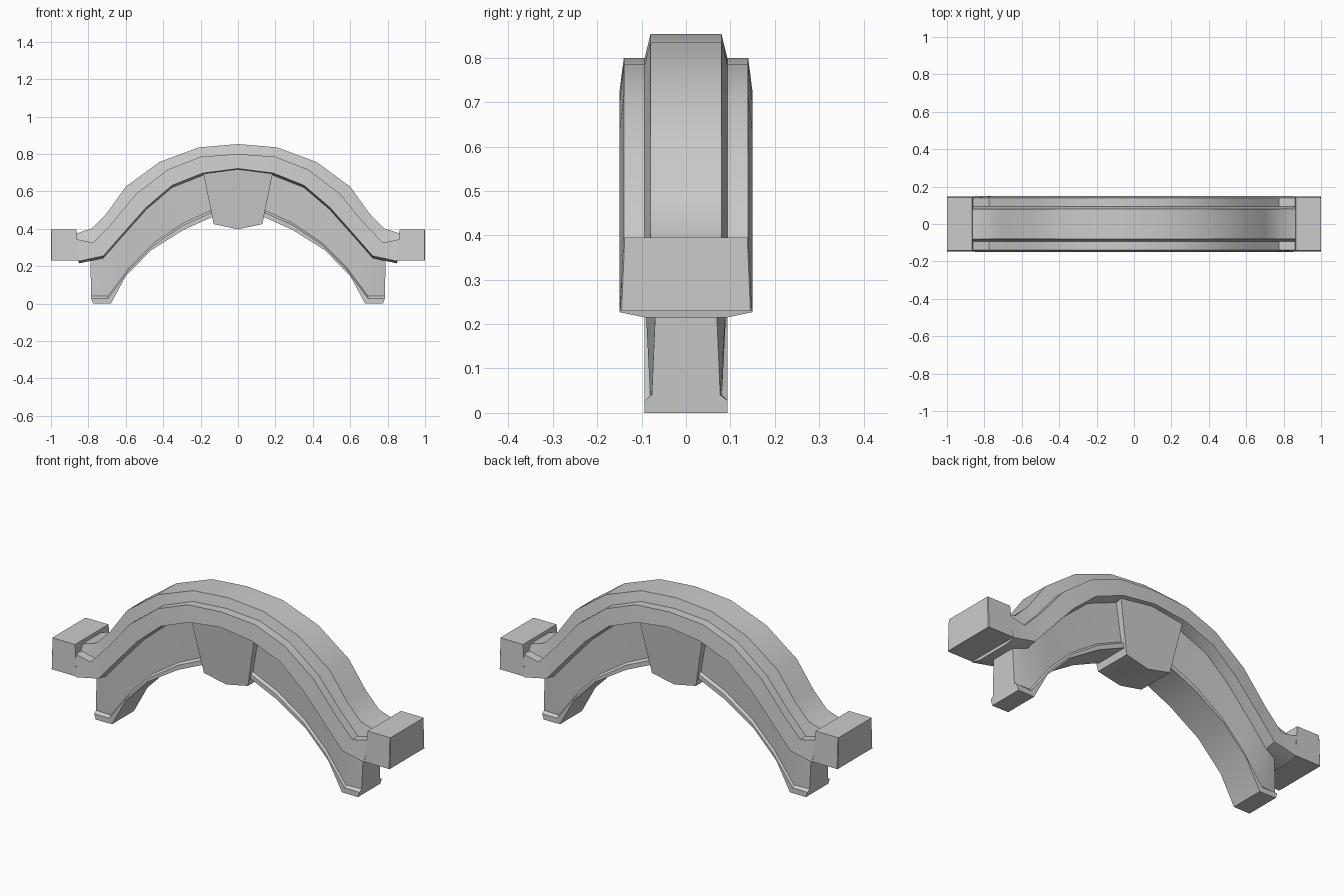
import bpy, bmesh

if "Cube" in bpy.data.objects:
    bpy.data.objects.remove(bpy.data.objects["Cube"])


def finish(name, bm, angle=0.5):
    bmesh.ops.recalc_face_normals(bm, faces=bm.faces)
    me = bpy.data.meshes.new(name)
    bm.to_mesh(me)
    bm.free()
    ob = bpy.data.objects.new(name, me)
    bpy.context.collection.objects.link(ob)
    bpy.ops.object.select_all(action='DESELECT')
    ob.select_set(True)
    bpy.context.view_layer.objects.active = ob
    bpy.ops.object.shade_smooth_by_angle(angle=angle)
    return ob


def skin(name, rings):
    # closed tube through matching rings, capped at both ends
    bm = bmesh.new()
    vs = [[bm.verts.new(p) for p in r] for r in rings]
    n = len(vs[0])
    for a, b in zip(vs, vs[1:]):
        for i in range(n):
            j = (i + 1) % n
            bm.faces.new((a[i], a[j], b[j], b[i]))
    bm.faces.new(vs[0])
    bm.faces.new(vs[-1])
    return finish(name, bm)


def arch(name, section, end_y=None):
    # section: (rail, half width) from top to bottom; rails run centre to right end
    count = len(section[0][0])
    half = []
    for s in range(count):
        pts = []
        for k, (rail, y) in enumerate(section):
            if end_y and s == count - 1:
                y = end_y[k]
            pts.append((rail[s][0], y, rail[s][1]))
        half.append(pts + [(x, -y, z) for x, y, z in reversed(pts)])
    left = [[(-x, y, z) for x, y, z in r] for r in reversed(half[1:])]
    return skin(name, left + half)


def shift(rail, dz):
    return [(x, z + dz) for x, z in rail]


# Stepped upper band
crown = [(0, .853), (.21, .835), (.42, .757), (.6, .625), (.7, .485), (.78, .402), (.875, .372)]
ledge = [(0, .80), (.2, .785), (.375, .717), (.545, .587), (.67, .435), (.775, .325), (.875, .347)]
lower = [(0, .722), (.187, .698), (.353, .632), (.49, .515), (.615, .375), (.72, .255), (.85, .227)]
arch("upper_band", [(crown, .08), (ledge, .093), (ledge, .14), (lower, .15), (shift(lower, -.012), .093)])

# Lower web with a raised lip along its inner edge
web_top = [(0, .73), (.187, .705), (.353, .64), (.49, .525), (.615, .385), (.72, .265), (.79, .25)]
lip_top = [(0, .512), (.145, .497), (.29, .432), (.45, .325), (.58, .195), (.695, .04), (.785, .04)]
lip_low = [(x, z - .012) for x, z in lip_top]
inner = [(0, .475), (.145, .46), (.29, .395), (.465, .285), (.6, .147), (.68, 0), (.775, 0)]
arch("lower_arch", [(web_top, .092), (lip_top, .081), (lip_low, .093), (inner, .093)],
     end_y=[.068, .077, .094, .094])

# Keystone with a shallow pointed underside
key_ring = [(-.187, .705), (0, .73), (.187, .705), (.13, .425), (0, .397), (-.13, .425)]
key = [[(x, s * (.10 + .03 * (z - .4) / .32), z) for x, z in key_ring] for s in (-1, 1)]
skin("keystone", key)

# End blocks
for side, label in ((-1, "left"), (1, "right")):
    rings = []
    for xt, xb, w in ((.865, .85, .141), (.997, .997, .141), (1.0, 1.0, .138)):
        rings.append([(side * xt, -w, .395), (side * xt, w, .395),
                      (side * xb, w + .007, .23), (side * xb, -w - .007, .23)])
    skin(label + "_end_block", rings)
